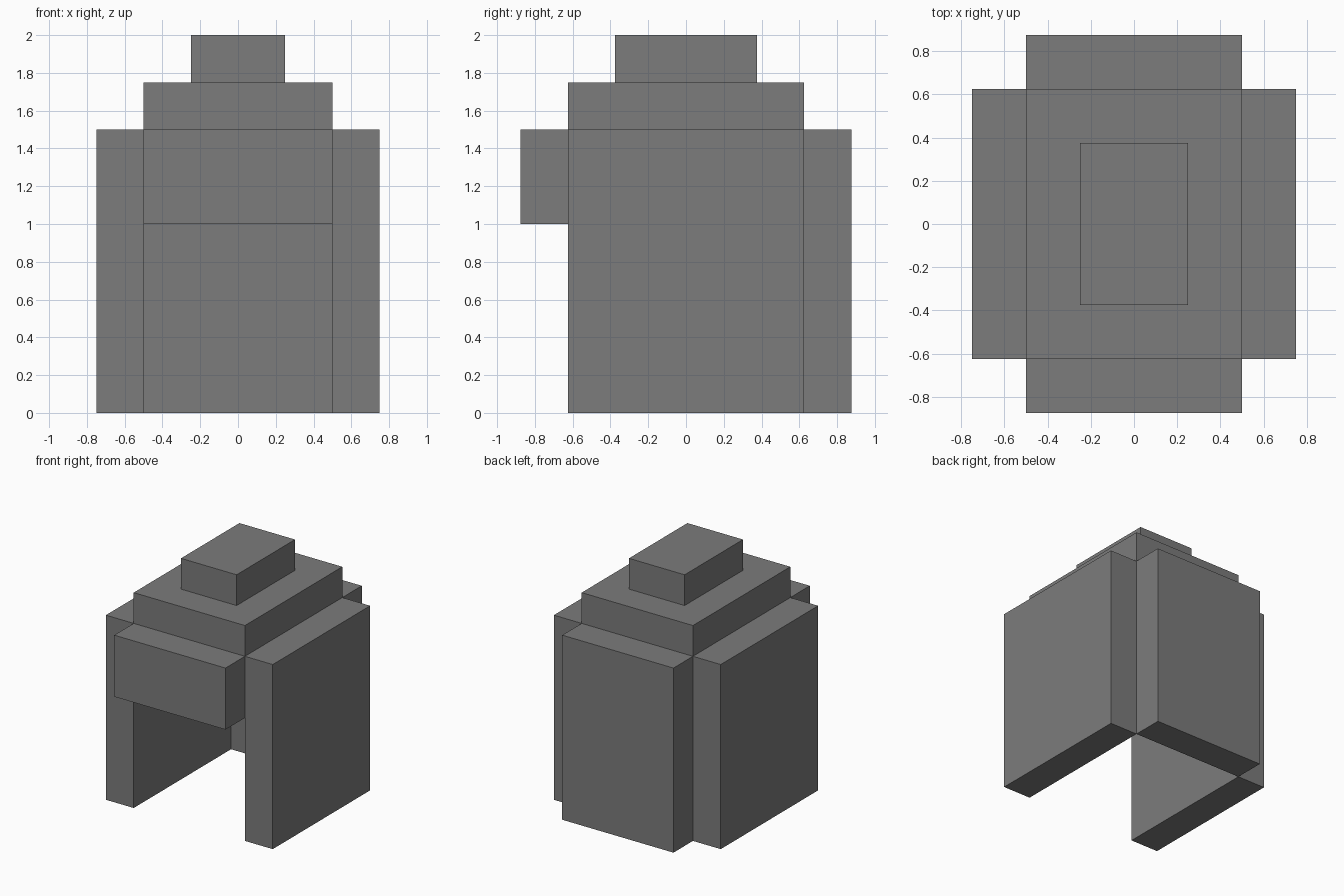
import bpy

if "Cube" in bpy.data.objects:
    bpy.data.objects.remove(bpy.data.objects["Cube"])

grey = bpy.data.materials.new("stone grey")
grey.diffuse_color = (0.2, 0.2, 0.2, 1)
grey.use_nodes = True
grey.node_tree.nodes["Principled BSDF"].inputs["Base Color"].default_value = grey.diffuse_color


def box(name, low, high):
    """Axis-aligned block between two opposite corners."""
    centre = [(a + b) / 2 for a, b in zip(low, high)]
    bpy.ops.mesh.primitive_cube_add(size=1, location=centre)
    ob = bpy.context.object
    ob.name = name
    ob.scale = [b - a for a, b in zip(low, high)]
    bpy.ops.object.transform_apply(location=False, rotation=False, scale=True)
    ob.data.materials.append(grey)
    return ob


# Side walls
for side, x in (("left", -0.75), ("right", 0.5)):
    box(side + "_wall", (x, -0.625, 0), (x + 0.25, 0.625, 1.5))

# Full-height back wall, and the short panel above the front opening
box("back_wall", (-0.5, 0.625, 0), (0.5, 0.875, 1.5))
box("front_lintel", (-0.5, -0.875, 1), (0.5, -0.625, 1.5))

# Stepped roof
box("roof_slab", (-0.5, -0.625, 1.5), (0.5, 0.625, 1.75))
box("roof_cap", (-0.25, -0.375, 1.75), (0.25, 0.375, 2))
